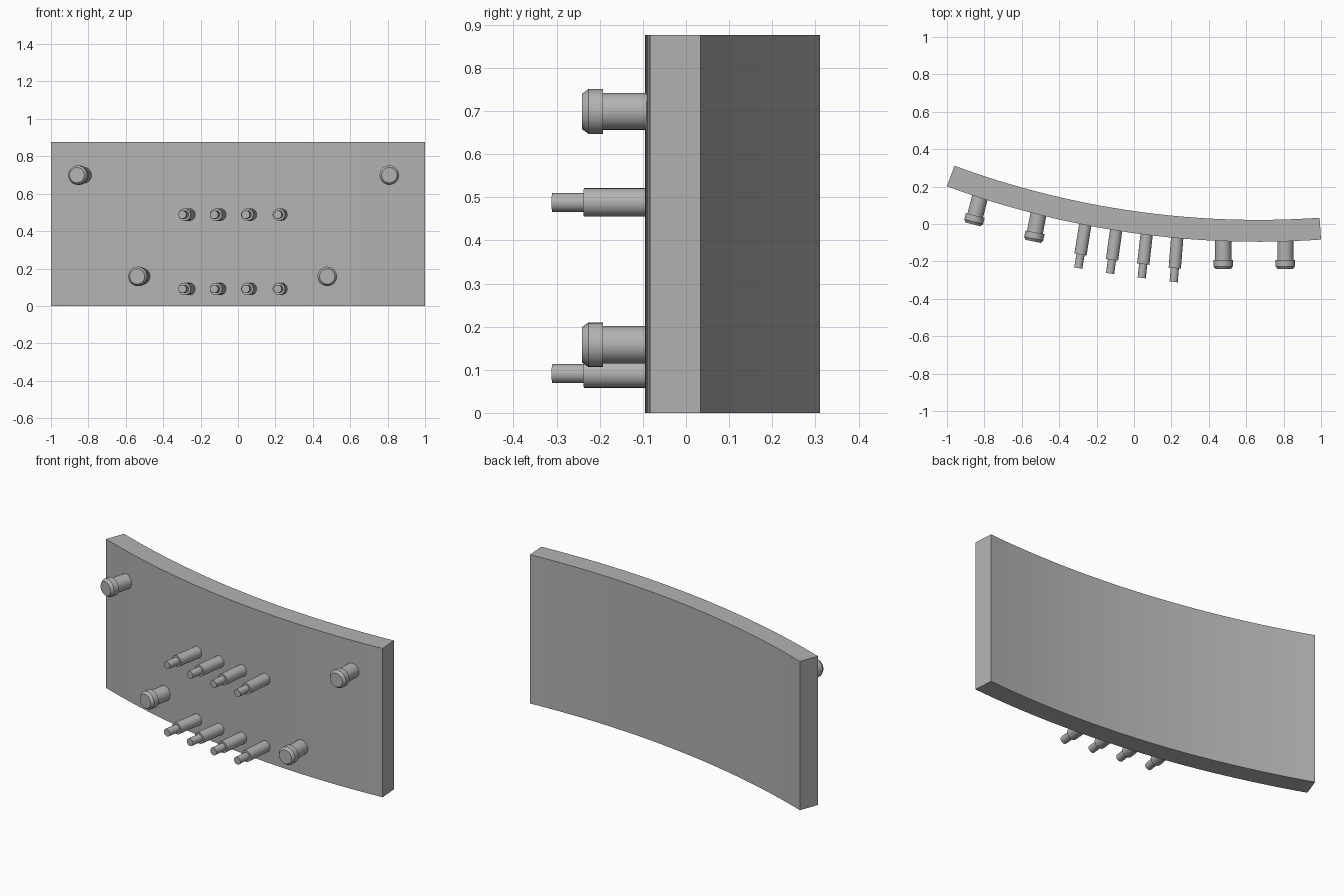
import bpy, bmesh
from math import sin, cos, radians, pi
from mathutils import Vector

if "Cube" in bpy.data.objects:
    bpy.data.objects.remove(bpy.data.objects["Cube"])

HEIGHT, THICK = 0.876, 0.117
CX, CY, R = 0.664, 4.725, 4.82      # arc centre and front face radius
A0, A1 = -20.2, 4.0                 # end angles of the arc, degrees

# dark grey for every part
grey = bpy.data.materials.new("dark_grey")
grey.diffuse_color = (0.45, 0.45, 0.45, 1)
grey.use_nodes = True
grey.node_tree.nodes["Principled BSDF"].inputs["Base Color"].default_value = grey.diffuse_color


def finish(bm, name):
    bmesh.ops.recalc_face_normals(bm, faces=bm.faces)
    mesh = bpy.data.meshes.new(name)
    bm.to_mesh(mesh)
    bm.free()
    mesh.materials.append(grey)
    ob = bpy.data.objects.new(name, mesh)
    bpy.context.collection.objects.link(ob)
    bpy.ops.object.select_all(action='DESELECT')
    ob.select_set(True)
    bpy.context.view_layer.objects.active = ob
    bpy.ops.object.shade_smooth_by_angle(angle=radians(25))
    return ob


def arc(radius, steps=32):
    angles = [radians(A0 + (A1 - A0) * i / steps) for i in range(steps + 1)]
    return [(CX + radius * sin(a), CY - radius * cos(a)) for a in angles]


def lathe(name, profile, tip, tilt, sides=24):
    """Turn (distance behind tip, radius) rings about an axis leaning left by tilt."""
    t = radians(tilt)
    back = Vector((sin(t), cos(t), 0))
    side, up = Vector((cos(t), -sin(t), 0)), Vector((0, 0, 1))
    bm = bmesh.new()
    rings = []
    for d, r in profile:
        c = Vector(tip) + back * d
        rings.append([bm.verts.new(c + (side * cos(a) + up * sin(a)) * r)
                      for a in (2 * pi * i / sides for i in range(sides))])
    for p, q in zip(rings, rings[1:]):
        for i in range(sides):
            j = (i + 1) % sides
            bm.faces.new((p[i], p[j], q[j], q[i]))
    bm.faces.new(rings[0])
    bm.faces.new(rings[-1])
    return finish(bm, name)


# curved plate: arc band extruded upward
bm = bmesh.new()
outline = arc(R) + arc(R - THICK)[::-1]
base = bm.faces.new([bm.verts.new((x, y, 0)) for x, y in outline])
top = bmesh.ops.extrude_face_region(bm, geom=[base], use_keep_orig=True)
bmesh.ops.translate(bm, vec=(0, 0, HEIGHT),
                    verts=[v for v in top['geom'] if isinstance(v, bmesh.types.BMVert)])
finish(bm, "curved_plate")

# headed mounting pegs: chamfered cap on a thinner shaft
PEG = [(0, 0.041), (0.015, 0.052), (0.049, 0.052), (0.049, 0.043), (0.19, 0.043)]
pegs = [(-0.861, -0.002, 0.699, 14.5), (-0.539, -0.093, 0.158, 11),
        (0.477, -0.241, 0.158, 0), (0.809, -0.241, 0.699, 0)]
for i, (x, y, z, tilt) in enumerate(pegs):
    lathe(f"mounting_peg_{i + 1}", PEG, (x, y, z), tilt)

# two rows of stepped pins
PIN = [(0, 0.022), (0.074, 0.022), (0.074, 0.033), (0.27, 0.033)]
pins = [(-0.298, -0.236, 9.2), (-0.128, -0.265, 8), (0.041, -0.288, 6.5), (0.212, -0.31, 4.6)]
for row, z in (("lower", 0.091), ("upper", 0.488)):
    for i, (x, y, tilt) in enumerate(pins):
        lathe(f"{row}_pin_{i + 1}", PIN, (x, y, z), tilt)
